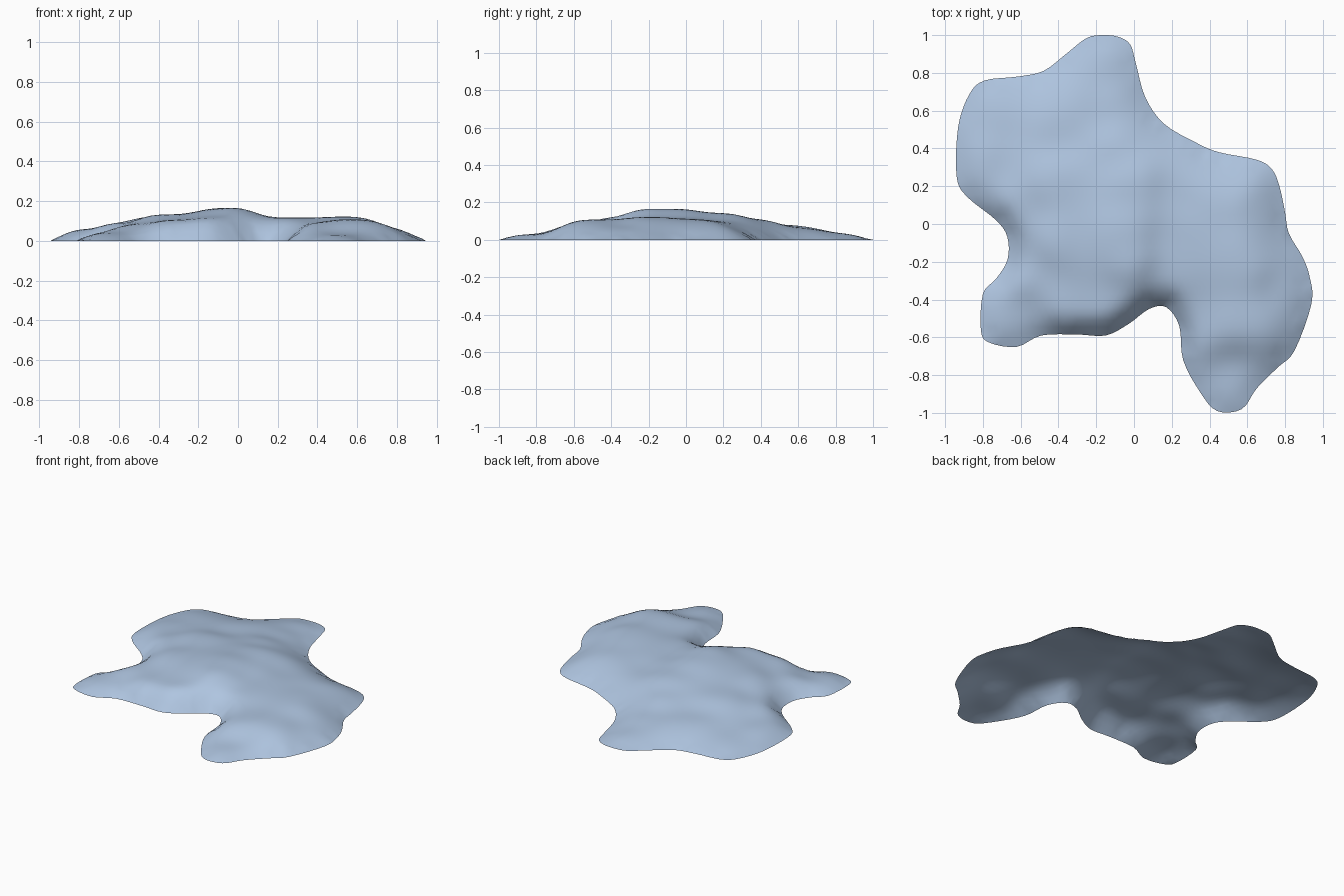
import bpy
import math
from mathutils import Vector
from mathutils.geometry import delaunay_2d_cdt, intersect_point_line

cube = bpy.data.objects.get("Cube")
if cube:
    bpy.data.objects.remove(cube, do_unlink=True)

GRID = 0.035         # spacing of the surface points
STEPS = 4            # curve subdivisions between shoreline points
SMOOTH_PASSES = 5

# Shoreline of the patch, counter-clockwise from the back tip
SHORE = [
    (-.16, 1), (-.25, .985), (-.36, .9), (-.48, .81), (-.62, .78), (-.79, .76),
    (-.87, .69), (-.93, .52), (-.94, .26), (-.89, .15), (-.73, .02), (-.67, -.07),
    (-.67, -.19), (-.73, -.29), (-.8, -.37), (-.81, -.57), (-.76, -.63), (-.62, -.65),
    (-.49, -.59), (-.3, -.585), (-.15, -.59), (-.03, -.53), (.08, -.45), (.17, -.44),
    (.24, -.54), (.26, -.72), (.35, -.89), (.44, -.99), (.57, -.98), (.65, -.87),
    (.76, -.76), (.85, -.67), (.94, -.42), (.93, -.28), (.89, -.17), (.82, -.05),
    (.8, .06), (.77, .2), (.73, .29), (.65, .34), (.45, .38), (.33, .43),
    (.16, .53), (.06, .67), (.01, .85), (-.02, .95), (-.08, .99),
]

# Spot heights: x, y, height, width of the bank that leads up to it
SPOTS = [
    (0, -.22, .174, .2), (-.05, -.05, .168, .3), (-.03, .2, .145, .3),
    (-.08, .4, .112, .3), (-.1, .6, .065, .2), (-.12, .82, .038, .2),
    (-.4, -.1, .135, .25), (-.4, .2, .125, .3), (-.4, .5, .08, .3),
    (-.72, .55, .05, .25), (-.78, .3, .06, .16), (-.6, .05, .09, .12),
    (-.3, -.45, .105, .1), (-.62, -.5, .04, .14), (-.55, -.25, .085, .15),
    (-.1, -.42, .12, .1), (.12, -.3, .11, .12), (.2, -.1, .115, .2),
    (.25, .2, .1, .25), (.58, -.2, .124, .3), (.55, -.5, .11, .2),
    (.35, -.5, .09, .12), (.52, -.82, .03, .12), (.55, .1, .11, .3),
    (.82, -.35, .07, .2),
]


def smooth_loop(points, steps):
    """Closed Catmull-Rom curve through the points."""
    pts = [Vector(p) for p in points]
    n = len(pts)
    loop = []
    for i in range(n):
        a, b, c, d = (pts[(i + k) % n] for k in (-1, 0, 1, 2))
        for s in range(steps):
            t = s / steps
            loop.append(b + 0.5 * t * ((c - a) + t * (2 * a - 5 * b + 4 * c - d
                                                      + t * (3 * (b - c) + d - a))))
    return loop


def shore_distance(p, loop):
    """Shortest distance from p to the closed shoreline."""
    best = 9.0
    for a, b in zip(loop, loop[1:] + loop[:1]):
        near, t = intersect_point_line(p, a, b)
        near = a.lerp(b, min(max(t, 0), 1))
        best = min(best, (p - near).length)
    return best


def inside(p, loop):
    """Even-odd test for a point in the shoreline."""
    hit = False
    for a, b in zip(loop, loop[1:] + loop[:1]):
        if (a.y > p.y) != (b.y > p.y):
            if p.x < a.x + (p.y - a.y) / (b.y - a.y) * (b.x - a.x):
                hit = not hit
    return hit


def surface_height(p, dist):
    """Blend the spot heights, then round the surface down to the shore."""
    total = height = width = 0.0
    for x, y, h, w in SPOTS:
        weight = 1 / ((p.x - x) ** 2 + (p.y - y) ** 2 + 0.006) ** 2
        total += weight
        height += weight * h
        width += weight * w
    ramp = min(dist * total / width, 1)
    return height / total * math.sin(ramp * math.pi / 2)


# Points of the patch: shoreline plus a staggered grid within it
shore = smooth_loop(SHORE, STEPS)
points = list(shore)
rows = int(2 / GRID)
for row in range(rows + 1):
    for col in range(rows + 1):
        p = Vector((-1 + (col + 0.5 * (row % 2)) * GRID, -1 + row * GRID))
        if inside(p, shore) and shore_distance(p, shore) > GRID * 0.5:
            points.append(p)

edges = [(i, (i + 1) % len(shore)) for i in range(len(shore))]
flat, _, faces, *_ = delaunay_2d_cdt(points, edges, [], 1, 1e-5)

# Raise the surface, then relax it with the shoreline held on the ground
dists = [shore_distance(p, shore) for p in flat]
heights = [surface_height(p, d) for p, d in zip(flat, dists)]
links = [set() for _ in flat]
for face in faces:
    for i in face:
        links[i].update(j for j in face if j != i)
for _ in range(SMOOTH_PASSES):
    heights = [0.0 if d < 1e-4 or not near else
               0.5 * h + 0.5 * sum(heights[j] for j in near) / len(near)
               for h, d, near in zip(heights, dists, links)]

# Open-bottomed patch
mesh = bpy.data.meshes.new("ground_patch")
mesh.from_pydata([(p.x, p.y, h) for p, h in zip(flat, heights)], [], faces)
patch = bpy.data.objects.new("ground_patch", mesh)
bpy.context.collection.objects.link(patch)
mesh.shade_smooth()

# Pale icy blue
ice = bpy.data.materials.new("pale_ice_blue")
ice.use_nodes = True
color = (0.43, 0.56, 0.75, 1)
ice.diffuse_color = color
shader = ice.node_tree.nodes["Principled BSDF"]
shader.inputs["Base Color"].default_value = color
mesh.materials.append(ice)
